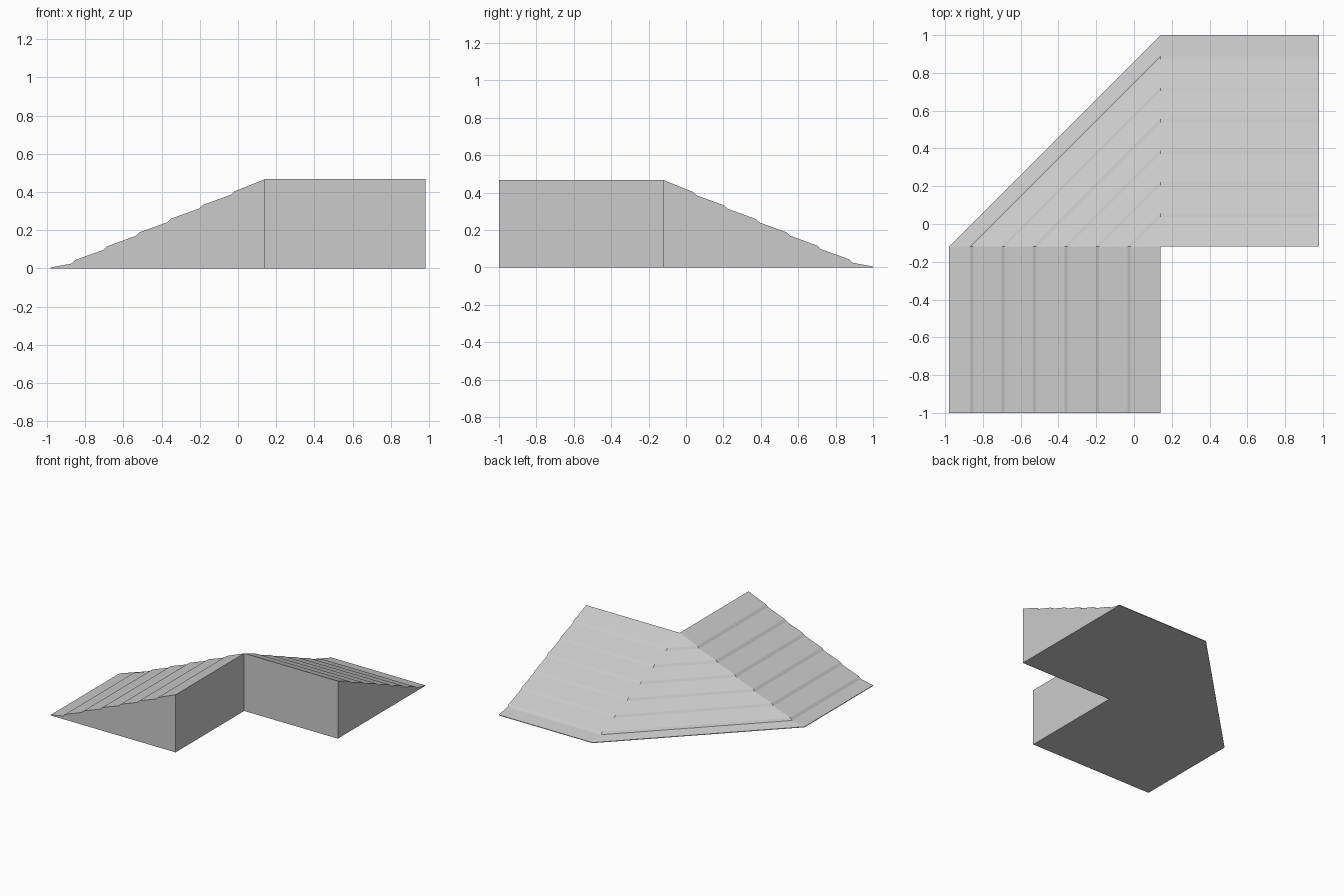
import bpy, bmesh

if "Cube" in bpy.data.objects:
    bpy.data.objects.remove(bpy.data.objects["Cube"])

# Inner corner (ridge) position, ridge height, wing footprint
CX, CY, TOP = 0.14, -0.12, 0.467
X_END, Y_END = 0.98, -1.0

# Stepped slope profile: (distance out from ridge, height)
profile = [(0.0, 0.0), (0.0, TOP)]
for i in range(1, 7):
    d = i / 6
    z = TOP - 0.432 * d
    profile += [(d - 0.009, z + 0.009), (d + 0.009, z - 0.009)]
profile += [(1.12, 0.005), (1.12, 0.0)]

# Cross-sections: front end, hip start, hip end, right end
sections = [
    [(CX - d, Y_END, z) for d, z in profile],
    [(CX - d, CY, z) for d, z in profile],
    [(CX, CY + d, z) for d, z in profile],
    [(X_END, CY + d, z) for d, z in profile],
]

# Loft the sections into one closed solid
bm = bmesh.new()
rings = [[bm.verts.new(p) for p in s] for s in sections]
n = len(profile)
for a, b in zip(rings, rings[1:]):
    for i in range(n):
        j = (i + 1) % n
        bm.faces.new((a[i], a[j], b[j], b[i]))
bm.faces.new(rings[0])
bm.faces.new(rings[-1])
bmesh.ops.remove_doubles(bm, verts=bm.verts[:], dist=0.0005)
bmesh.ops.recalc_face_normals(bm, faces=bm.faces[:])

mesh = bpy.data.meshes.new("corner_roof")
bm.to_mesh(mesh)
bm.free()
roof = bpy.data.objects.new("corner_roof", mesh)
bpy.context.collection.objects.link(roof)
